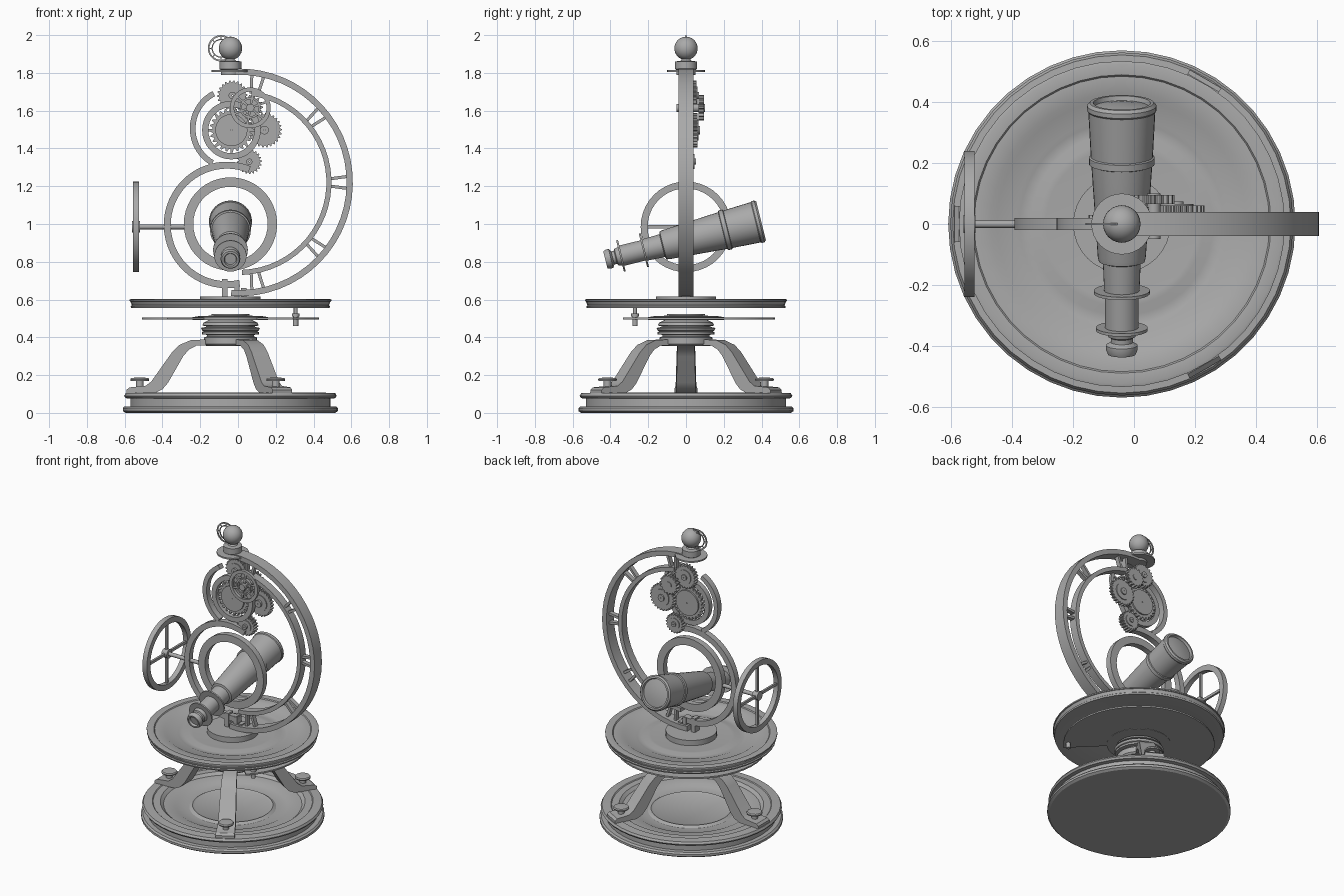
import bpy, bmesh, math
from mathutils import Matrix, Vector

if "Cube" in bpy.data.objects:
    bpy.data.objects.remove(bpy.data.objects["Cube"])

CX = -0.04  # shared vertical axis
metal = bpy.data.materials.new("grey_metal")
metal.diffuse_color = (0.40, 0.40, 0.40, 1)
metal.use_nodes = True
metal.node_tree.nodes["Principled BSDF"].inputs["Base Color"].default_value = metal.diffuse_color


def finish(name, bm, loc=(0, 0, 0), rot=(0, 0, 0), smooth=True):
    bmesh.ops.recalc_face_normals(bm, faces=bm.faces)
    me = bpy.data.meshes.new(name)
    bm.to_mesh(me)
    bm.free()
    me.materials.append(metal)
    ob = bpy.data.objects.new(name, me)
    bpy.context.collection.objects.link(ob)
    ob.location, ob.rotation_euler = loc, rot
    if smooth:
        bpy.ops.object.select_all(action='DESELECT')
        bpy.context.view_layer.objects.active = ob
        ob.select_set(True)
        bpy.ops.object.shade_smooth_by_angle(angle=math.radians(32))
    return ob


def lathe(name, profile, loc=(CX, 0, 0), rot=(0, 0, 0), seg=36):
    """Revolve (radius, height) points around local z."""
    bm = bmesh.new()
    vs = [bm.verts.new((r, 0, z)) for r, z in profile]
    es = [bm.edges.new(p) for p in zip(vs, vs[1:])]
    bmesh.ops.spin(bm, geom=vs + es, axis=(0, 0, 1), cent=(0, 0, 0),
                   angle=math.tau, steps=seg, use_duplicate=False)
    bmesh.ops.remove_doubles(bm, verts=bm.verts, dist=1e-5)
    return finish(name, bm, loc, rot)


def disc(name, r, z0, z1, loc=(CX, 0, 0), rot=(0, 0, 0), seg=24):
    return lathe(name, [(0, z0), (r, z0), (r, z1), (0, z1)], loc, rot, seg)


def band(name, c, r0, r1, y0, y1, a0=0, a1=360, n=40, teeth=0, depth=0.012, rot=(0, 0, 0)):
    """Flat ring or arc in the xz plane, optionally with gear teeth outside."""
    closed = a1 - a0 >= 360
    n = teeth * 4 if teeth else n
    bm = bmesh.new()
    rows = []
    for i in range(n if closed else n + 1):
        a = math.radians(a0 + (a1 - a0) * i / n)
        ro = r1 - depth if teeth and i % 4 > 1 else r1
        rows.append([bm.verts.new((r * math.cos(a), y, r * math.sin(a)))
                     for r, y in ((r0, y0), (ro, y0), (ro, y1), (r0, y1))])
    for i in range(n):
        p, q = rows[i], rows[(i + 1) % len(rows)]
        for k in range(4):
            m = (k + 1) % 4
            bm.faces.new((p[k], p[m], q[m], q[k]))
    if not closed:
        bm.faces.new(rows[0])
        bm.faces.new(rows[-1])
    return finish(name, bm, c, rot)


def bar(name, a, b, w, d):
    """Rectangular bar between two points, w in the xz plane by d along y (or x)."""
    a, b = Vector(a), Vector(b)
    bm = bmesh.new()
    bmesh.ops.create_cube(bm, size=1, matrix=Matrix.Diagonal((w, d, (b - a).length, 1)))
    q = Vector((0, 0, 1)).rotation_difference(b - a)
    bmesh.ops.transform(bm, matrix=Matrix.Translation((a + b) / 2) @ q.to_matrix().to_4x4(), verts=bm.verts)
    return finish(name, bm, smooth=False)


def polar(c, r, deg, y=0):
    a = math.radians(deg)
    return (c[0] + r * math.cos(a), y, c[2] + r * math.sin(a))


# Base dish
lathe("base", [(0, 0), (.555, 0), (.57, .01), (.57, .025), (.56, .035), (.53, .035), (.53, .075),
               (.555, .078), (.563, .09), (.555, .104), (.50, .107), (.495, .102), (.45, .102),
               (.43, .085), (.36, .08), (.34, .07), (.27, .066), (.25, .078), (.235, .07), (0, .07)], seg=44)

# Three bent legs with foot screws
LEG = [(.55, .105), (.55, .122), (.535, .135), (.45, .143), (.42, .165), (.31, .32), (.27, .36), (.21, .385),
       (.10, .39), (.10, .358), (.18, .356), (.22, .335), (.25, .30), (.33, .16), (.36, .125), (.40, .105)]
for k, deg in enumerate((60, 180, 300)):
    a = math.radians(deg)
    bm = bmesh.new()
    front, back = [[bm.verts.new((r, s * (.04 + .02 * (r - .1) / .45), z)) for r, z in LEG] for s in (-1, 1)]
    bm.faces.new(front)
    bm.faces.new(back)
    for i in range(len(LEG)):
        j = (i + 1) % len(LEG)
        bm.faces.new((front[i], front[j], back[j], back[i]))
    finish(f"leg_{k}", bm, (CX, 0, 0), (0, 0, a))
    lathe(f"foot_screw_{k}", [(0, .13), (.02, .13), (.02, .168), (.048, .17), (.05, .178), (.045, .185), (0, .188)],
          (CX + .48 * math.cos(a), .48 * math.sin(a), 0), seg=16)

# Grooved hub
lathe("hub", [(0, .355), (.13, .355), (.14, .365), (.14, .40), (.125, .405), (.125, .413), (.15, .416),
              (.15, .428), (.142, .432), (.15, .436), (.156, .45), (.13, .455), (.13, .46), (.15, .462),
              (.142, .478), (.11, .493), (0, .497)])

# Partial disc under the table, its raised centre and pin
band("index_plate", (CX, 0, .50), .05, .47, -.005, .005, -45, 225, 34, rot=(-math.pi / 2, 0, 0))
lathe("index_plate_centre", [(0, .493), (.20, .493), (.20, .507), (.17, .512), (.10, .515), (.10, .524), (0, .524)])
lathe("pin", [(0, .46), (.014, .46), (.014, .51), (.02, .51), (.02, .525), (.01, .525), (.01, .59), (0, .59)],
      (.305, -.27, 0), seg=12)

# Turntable and pedestal
lathe("turntable", [(0, .565), (.20, .565), (.21, .56), (.525, .555), (.528, .565), (.522, .57), (.53, .59),
                    (.535, .592), (.535, .60), (.525, .603), (.49, .60), (.485, .594), (.43, .594), (.41, .582),
                    (.35, .58), (.335, .574), (.30, .572), (.27, .582), (.25, .58), (0, .58)], seg=44)
disc("pedestal", .16, .575, .616, seg=32)
for k, x in enumerate((-.07, -.005, .03)):
    bar(f"post_{k}", (x, 0, .61), (x, 0, (.71, .70, .66)[k]), .028, .05)

# Big arch: two concentric bands joined by paired spokes
ARCH = (.005, 0, 1.22)
band("arch_outer", ARCH, .57, .603, -.04, .04, -94, 92, 30)
band("arch_inner", ARCH, .463, .49, -.028, .028, -88, 82, 28)
for k, deg in enumerate((-80, -40, 0, 40, 80)):
    for s in (-1, 1):
        bar(f"arch_spoke_{k}_{s}", polar(ARCH, .475, deg + s * 2.2), polar(ARCH, .58, deg + s * 3.2), .016, .03)

# Smaller arcs and the ring around the telescope
band("middle_arc", (-.058, 0, .995), .298, .335, -.02, .02, 68, 282, 34)
band("upper_arc", (-.03, 0, 1.505), .195, .225, -.02, .02, 118, 240, 18)
band("telescope_ring", (CX, 0, 1.0), .197, .247, -.02, .02, n=44)

# Hand wheel and axle
WX, WZ = -.54, .985
band("wheel_rim", (WX, 0, WZ), .203, .24, -.017, .017, n=40, rot=(0, 0, math.pi / 2))
bar("wheel_spoke_upright", (WX, 0, WZ - .21), (WX, 0, WZ + .21), .014, .018)
bar("wheel_spoke_level", (WX, -.21, WZ), (WX, .21, WZ), .014, .018)
disc("axle", .013, 0, .265, (WX, 0, WZ), (0, math.pi / 2, 0), 12)
disc("wheel_hub", .03, -.02, .02, (WX, 0, WZ), (0, math.pi / 2, 0), 16)

# Telescope, eyepiece end low at the front
TILT = math.radians(14)
lathe("telescope", [(0, -.425), (.03, -.425), (.035, -.44), (.046, -.44), (.052, -.425), (.052, -.41), (.036, -.40),
                    (.036, -.385), (.045, -.38), (.05, -.36), (.085, -.36), (.085, -.35), (.055, -.35),
                    (.055, -.235), (.092, -.235), (.092, -.225), (.058, -.225), (.062, -.13), (.076, -.125),
                    (.079, -.11), (.10, .20), (.108, .203), (.108, .225), (.102, .228), (.11, .38), (.114, .385),
                    (.114, .40), (.105, .41), (.094, .41), (.09, .395), (.05, .403), (0, .406)],
      (CX, 0, .917), (-(math.pi / 2 - TILT), 0, 0), 32)

# Top cap, ball and small armillary ring
disc("top_plate", .10, 1.805, 1.815, seg=32)
lathe("finial", [(0, 1.79), (.05, 1.79), (.05, 1.815), (.058, 1.82), (.058, 1.86), (.03, 1.864), (.02, 1.875)]
      + [(.062 * math.cos(math.radians(t)), 1.93 + .062 * math.sin(math.radians(t))) for t in range(-70, 90, 16)]
      + [(0, 1.992)], seg=24)
TOP = (-.09, 0, 1.93)
band("finial_ring_outer", TOP, .061, .07, -.003, .003, n=28)
band("finial_ring_inner", TOP, .044, .05, -.003, .003, n=24)
for k in range(8):
    bar(f"finial_tick_{k}", polar(TOP, .045, k * 45), polar(TOP, .066, k * 45), .005, .005)

# Clockwork: toothed drum inside a ring
G1 = (-.035, 0, 1.497)
band("main_gear_ring", G1, .122, .155, -.015, .02, n=36)
band("main_gear_wheel", G1, .003, .115, .0, .03, teeth=24, depth=.015)
band("main_gear_face", G1, .003, .085, -.012, .04, n=28)
for k in range(8):
    bar(f"main_gear_link_{k}", polar(G1, .09, k * 45, .012), polar(G1, .13, k * 45, .012), .012, .012)

# Spoked wheel in front, sharing a shaft with a small gear behind
G2 = (.065, 0, 1.615)
band("spoked_gear_rim", G2, .086, .108, -.035, -.015, n=32)
band("spoked_gear_inner", G2, .045, .056, -.035, -.015, n=24)
for k in range(6):
    bar(f"spoked_gear_spoke_{k}", polar(G2, .015, k * 60 + 20, -.025), polar(G2, .095, k * 60 + 20, -.025), .012, .014)
disc("gear_shaft", .022, -.10, .05, G2, (math.pi / 2, 0, 0), 14).location.y = 0
band("rear_pinion", G2, .003, .068, .065, .095, teeth=16)

# Solid toothed gears with stepped faces
for name, x, z, r, y0, y1, t in (("side_gear", .14, 1.497, .092, .035, .06, 26),
                                 ("lower_gear", .06, 1.33, .066, .0, .04, 20),
                                 ("top_gear", -.03, 1.68, .08, .02, .055, 22)):
    band(name, (x, 0, z), .003, r, y0, y1, teeth=t, depth=.01)
    band(name + "_step", (x, 0, z), .003, r * .6, y0 - .006, y1 + .006, n=24)
    band(name + "_hub", (x, 0, z), .003, r * .25, y0 - .02, y1 + .014, n=14)
